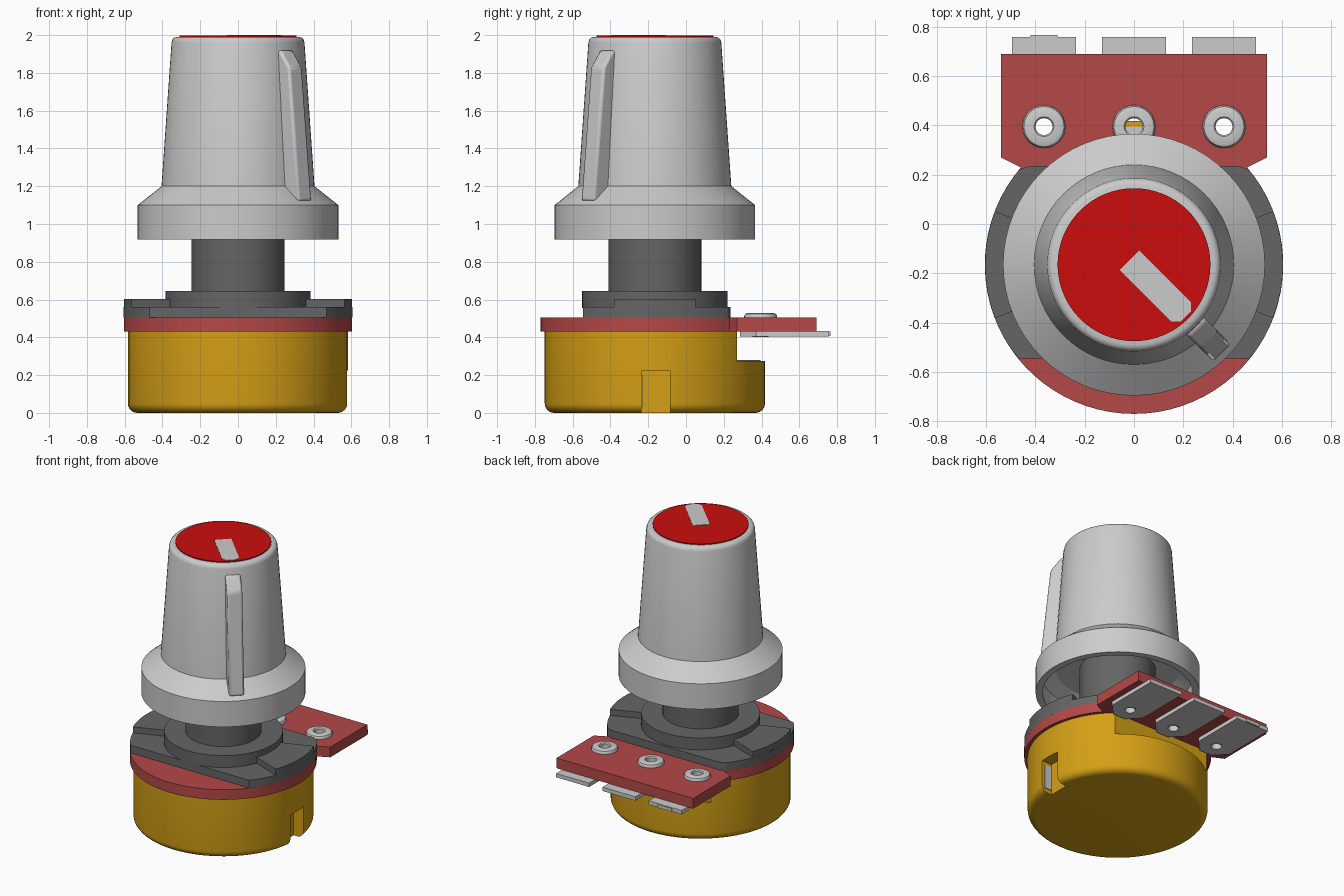
import bpy, bmesh, math
from mathutils import Matrix, Vector

cube = bpy.data.objects.get("Cube")
if cube:
    bpy.data.objects.remove(cube, do_unlink=True)

CY = -0.165      # y of the shaft axis
SEG = 64


def material(name, r, g, b):
    m = bpy.data.materials.new(name)
    m.use_nodes = True
    m.diffuse_color = (r, g, b, 1)
    m.node_tree.nodes["Principled BSDF"].inputs["Base Color"].default_value = (r, g, b, 1)
    return m


GREY = material("light grey", 0.60, 0.60, 0.60)
DARK = material("dark grey", 0.13, 0.13, 0.13)
RED = material("bright red", 0.60, 0.004, 0.004)
BOARD = material("dull red", 0.46, 0.065, 0.065)
GOLD = material("gold yellow", 0.66, 0.35, 0.008)


def finish(name, bm, mat, smooth=True):
    bmesh.ops.remove_doubles(bm, verts=bm.verts, dist=1e-5)
    bmesh.ops.recalc_face_normals(bm, faces=bm.faces)
    me = bpy.data.meshes.new(name)
    bm.to_mesh(me)
    bm.free()
    ob = bpy.data.objects.new(name, me)
    bpy.context.collection.objects.link(ob)
    me.materials.append(mat)
    if smooth:
        shade(ob)
    return ob


def shade(ob):
    bpy.ops.object.select_all(action='DESELECT')
    bpy.context.view_layer.objects.active = ob
    ob.select_set(True)
    bpy.ops.object.shade_smooth_by_angle(angle=math.radians(30))


def lathe(name, profile, mat, x=0.0, y=CY, closed=False, seg=SEG):
    """Turn (radius, z) points around a vertical axis."""
    bm = bmesh.new()
    rings = []
    for r, z in profile:
        rings.append([bm.verts.new((x + r * math.cos(2 * math.pi * i / seg),
                                    y + r * math.sin(2 * math.pi * i / seg), z))
                      for i in range(seg)])
    pairs = list(zip(rings, rings[1:]))
    if closed:
        pairs.append((rings[-1], rings[0]))
    for a, b in pairs:
        for i in range(seg):
            j = (i + 1) % seg
            bm.faces.new((a[i], a[j], b[j], b[i]))
    return finish(name, bm, mat)


def slab(name, outline, z0, z1, mat, matrix=None):
    """Extrude a flat outline from z0 to z1."""
    bm = bmesh.new()
    low = bm.faces.new([bm.verts.new((x, y, z0)) for x, y in outline])
    ext = bmesh.ops.extrude_face_region(bm, geom=[low])
    verts = [v for v in ext["geom"] if isinstance(v, bmesh.types.BMVert)]
    bmesh.ops.translate(bm, verts=verts, vec=(0, 0, z1 - z0))
    if matrix:
        bm.transform(matrix)
    return finish(name, bm, mat)


def box(x0, x1, y0, y1):
    return [(x0, y0), (x1, y0), (x1, y1), (x0, y1)]


def arc(r, a0, a1, n, cy=CY):
    return [(r * math.cos(math.radians(a0 + (a1 - a0) * i / n)),
             cy + r * math.sin(math.radians(a0 + (a1 - a0) * i / n))) for i in range(n + 1)]


def bevel(ob, width, segments=3):
    m = ob.modifiers.new("bevel", 'BEVEL')
    m.width, m.segments, m.limit_method = width, segments, 'ANGLE'
    return m


def cut(ob, *cutters):
    for c in cutters:
        m = ob.modifiers.new("cut", 'BOOLEAN')
        m.operation, m.solver, m.object = 'DIFFERENCE', 'EXACT', c
        bpy.context.view_layer.objects.active = ob
        bpy.ops.object.modifier_apply(modifier=m.name)
    shade(ob)


def drop(*obs):
    for o in obs:
        bpy.data.objects.remove(o, do_unlink=True)


# Can with rounded base, a rear step and a side notch
R, B = 0.583, 0.05
fillet = [(R - B + B * math.sin(t * math.pi / 12), B - B * math.cos(t * math.pi / 12)) for t in range(7)]
can = lathe("can", [(0, 0)] + fillet + [(R, 0.435), (0, 0.435)], GOLD, seg=80)
rear = slab("rear_cutter", box(-0.8, 0.8, 0.27, 0.8), 0.275, 0.6, GOLD)
notch = slab("notch_cutter", box(0.50, 0.8, -0.235, -0.085), -0.1, 0.225, GOLD)
cut(can, rear, notch)
drop(rear, notch)
slab("notch_tab", box(0.505, 0.56, -0.236, -0.229), 0.03, 0.2, GREY)
ledge_half = 0.36
slab("rear_ledge", [(-ledge_half, 0.268)] + [(ledge_half, 0.268)] + arc(0.56, 50, 130, 16),
     0.272, 0.279, GREY)

# Circuit board: disc with a rectangular tab
tab = [(0.54, 0.27), (0.54, 0.69), (-0.54, 0.69), (-0.54, 0.27)]
board = slab("board", tab + arc(0.605, 139.3, 400.7, 56), 0.432, 0.505, BOARD)

# Three terminals with rivets through the board
for n, x in (("right", -0.365), ("middle", 0.0), ("left", 0.365)):
    hole = lathe("hole_cutter", [(0, 0.3), (0.038, 0.3), (0.038, 0.7), (0, 0.7)], GREY, x, 0.395, seg=24)
    w = 0.13
    lug = slab(n + "_terminal",
               [(x - 0.05, 0.285), (x + 0.05, 0.285), (x + w, 0.37), (x + w, 0.758),
                (x - w, 0.758), (x - w, 0.37)], 0.405, 0.4325, GREY)
    cut(board, hole)
    cut(lug, hole)
    drop(hole)
    lathe(n + "_rivet", [(0.034, 0.403), (0.034, 0.522), (0.04, 0.529), (0.068, 0.529), (0.081, 0.524),
                         (0.087, 0.512), (0.087, 0.503), (0.042, 0.503), (0.042, 0.403)],
          GREY, x, 0.395, closed=True, seg=32)
slab("terminal_stub", box(-0.42, -0.31, 0.75, 0.766), 0.407, 0.43, GREY)

# Bushing plate with flat front and back, ears, collar and shaft
flat = [(x, max(-0.545, min(0.235, y))) for x, y in arc(0.605, 0, 360, SEG)[:-1]]
slab("bushing_plate", flat, 0.504, 0.56, DARK)
for n, a in (("left", 0), ("right", 180)):
    slab(n + "_ear", arc(0.604, a - 21, a + 21, 12) + arc(0.36, a + 21, a - 21, 12), 0.555, 0.603, DARK)
lathe("collar", [(0, 0.555), (0.385, 0.555), (0.385, 0.645), (0, 0.645)], DARK)
lathe("shaft", [(0, 0.64), (0.246, 0.64), (0.246, 1.12), (0, 1.12)], DARK)

# Knob with a hollow skirt
lathe("knob", [(0, 1.09), (0.40, 1.09), (0.485, 1.04), (0.485, 0.918), (0.531, 0.918), (0.531, 1.10),
               (0.405, 1.20), (0.352, 1.96), (0.347, 1.977), (0.338, 1.986), (0.325, 1.99), (0, 1.99)], GREY)
lathe("cap", [(0, 1.985), (0.31, 1.985), (0.31, 1.997), (0, 1.997)], RED)

# Marker plate on the cap, pointing to the front left corner
turn = Matrix.Translation((0, CY, 0)) @ Matrix.Rotation(math.radians(-45), 4, 'Z')
slab("cap_marker", [(-0.025, -0.056), (0.27, -0.056), (0.297, -0.03), (0.297, 0.03), (0.27, 0.056),
                    (-0.025, 0.056)], 1.994, 2.0, GREY, turn)

# Pointer rib down the side of the knob, extruded from a radial profile
stand = Matrix.Rotation(math.radians(90), 4, 'X')
rib = slab("pointer_rib", [(0.30, 1.12), (0.505, 1.12), (0.433, 1.83), (0.365, 1.92), (0.30, 1.92)],
           -0.05, 0.05, GREY, turn @ stand)
bevel(rib, 0.014, 2)
